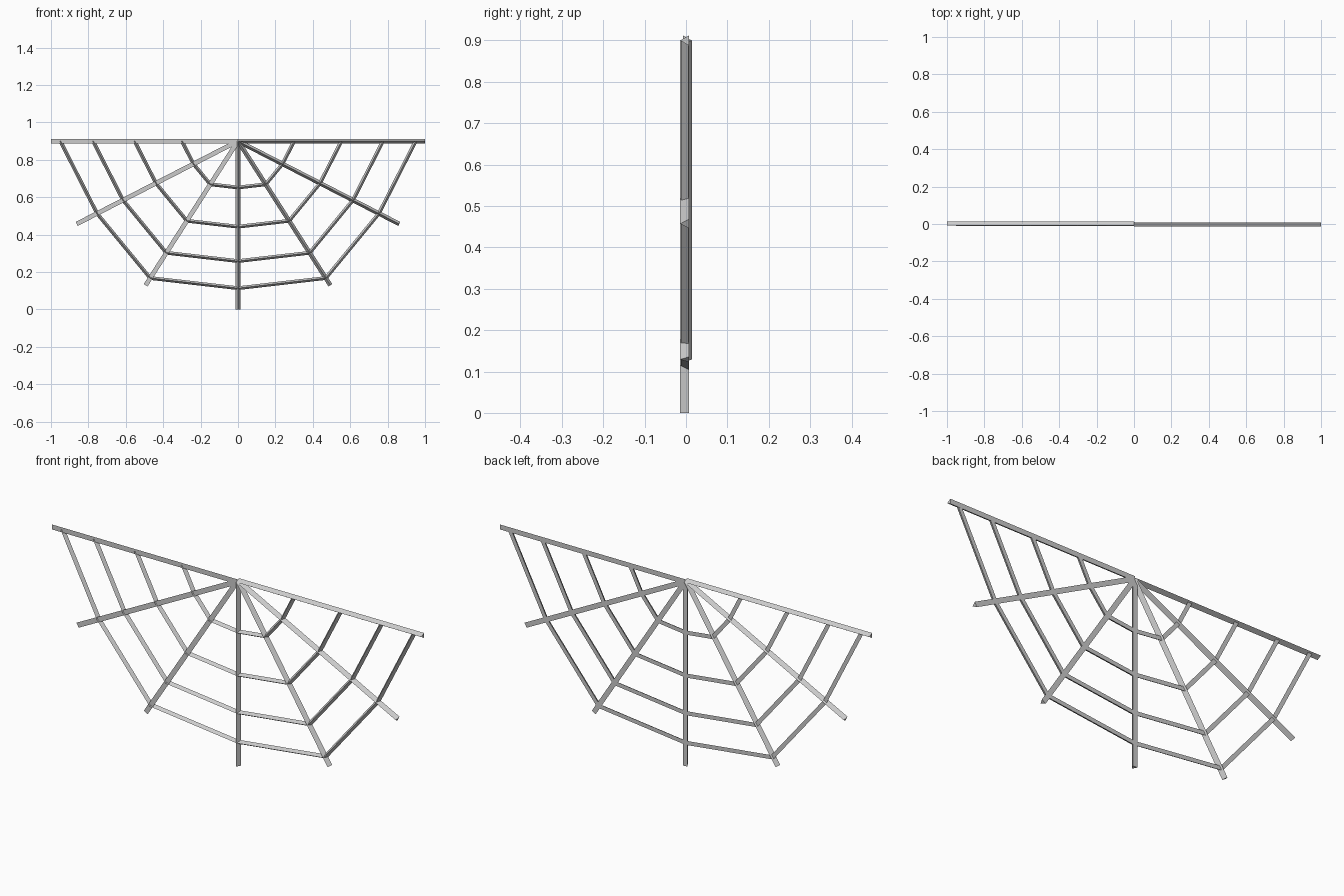
import bpy
from math import sin, cos, radians, pi
from mathutils import Vector

if "Cube" in bpy.data.objects:
    bpy.data.objects.remove(bpy.data.objects["Cube"])

HUB = Vector((0, 0, 0.9))


def strut(name, a, b, radius, ridge):
    """Three-sided bar from a to b in the XZ plane; ridge is -1 (front) or 1 (back)."""
    side = (b - a).normalized().cross(Vector((0, 1, 0)))
    offs = []
    for i in range(3):
        t = 2 * pi * i / 3
        offs.append(side * (radius * sin(t)) + Vector((0, ridge * radius * cos(t), 0)))
    verts = [a + o for o in offs] + [b + o for o in offs]
    faces = [(2, 1, 0), (3, 4, 5)] + [(i, (i + 1) % 3, (i + 1) % 3 + 3, i + 3) for i in range(3)]
    if ridge > 0:
        faces = [f[::-1] for f in faces]
    mesh = bpy.data.meshes.new(name)
    mesh.from_pydata(verts, [], faces)
    # consistent outward normals
    import bmesh
    bm = bmesh.new()
    bm.from_mesh(mesh)
    bmesh.ops.recalc_face_normals(bm, faces=bm.faces)
    bm.to_mesh(mesh)
    bm.free()
    ob = bpy.data.objects.new(name, mesh)
    bpy.context.collection.objects.link(ob)
    return ob


# Spoke tips relative to the hub, from right round to left
half = [(1.0, 0), (0.862, -0.443), (0.494, -0.771)]
tips = [Vector((x, 0, z)) for x, z in half] + [Vector((0, 0, -0.9))]
tips += [Vector((-x, 0, z)) for x, z in reversed(half)]

# Radial spokes: ridge faces front on the right and centre, back on the left
for i, tip in enumerate(tips):
    strut(f"spoke_{i + 1}", HUB, HUB + tip, 0.014, 1 if tip.x < 0 else -1)

# Cross threads: every other spoke is met slightly closer to the hub
for r, frac in enumerate((0.30, 0.553, 0.775, 0.95)):
    pts = [HUB + t * frac * (0.92 if i % 2 else 1) for i, t in enumerate(tips)]
    for i in range(len(pts) - 1):
        strut(f"thread_{r + 1}_{i + 1}", pts[i], pts[i + 1], 0.0115, -1)
